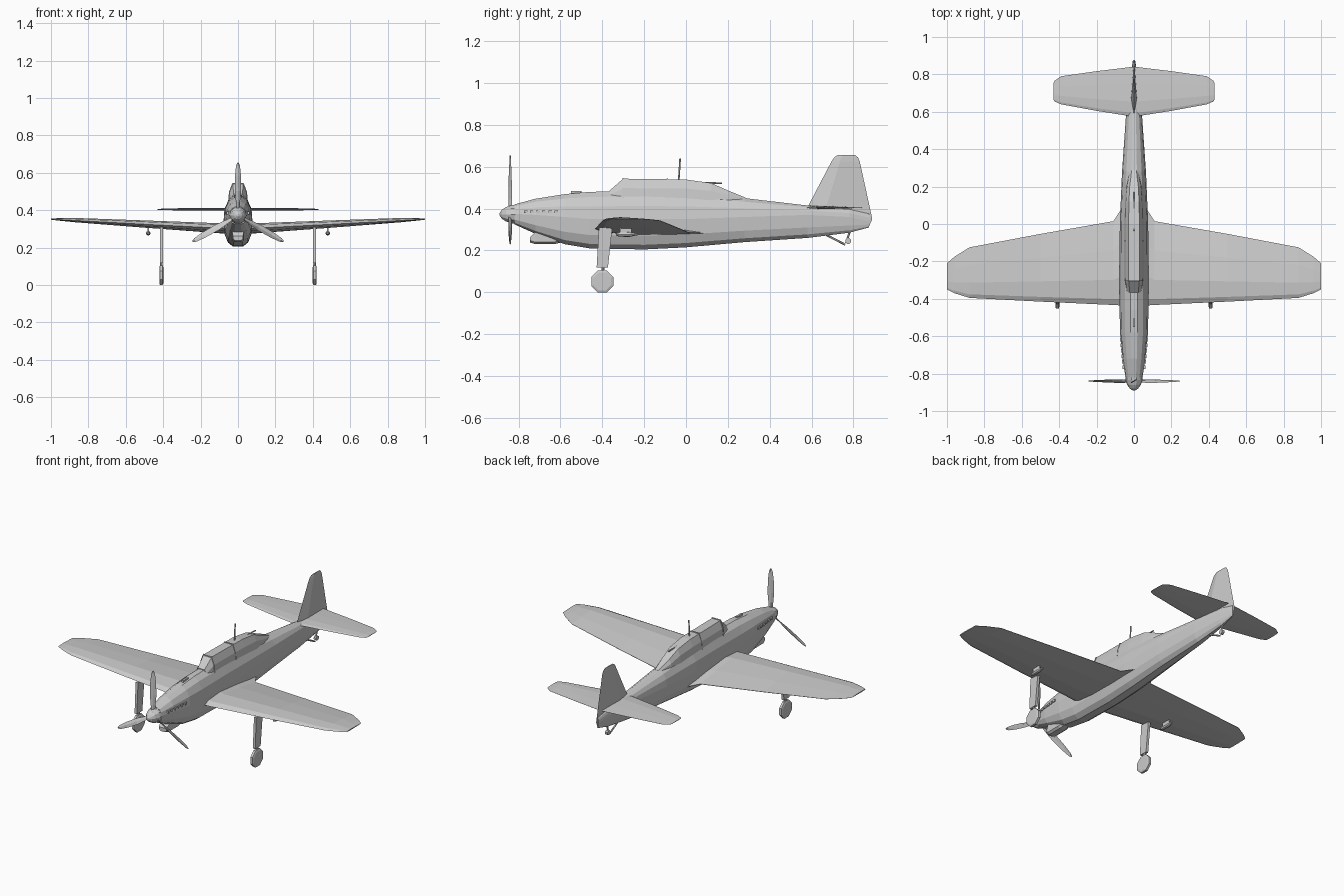
import bpy, bmesh
from math import sin, cos, pi, radians
from mathutils import Vector, Matrix

if "Cube" in bpy.data.objects:
    bpy.data.objects.remove(bpy.data.objects["Cube"])


def loft(name, rings, mat=None):
    """Skin a list of equal-length closed rings and cap both ends."""
    bm = bmesh.new()
    rows = [[bm.verts.new(p) for p in r] for r in rings]
    n = len(rows[0])
    for a, b in zip(rows, rows[1:]):
        for i in range(n):
            j = (i + 1) % n
            bm.faces.new((a[i], a[j], b[j], b[i]))
    bm.faces.new(rows[0])
    bm.faces.new(rows[-1])
    bmesh.ops.recalc_face_normals(bm, faces=bm.faces)
    if mat:
        bm.transform(mat)
    me = bpy.data.meshes.new(name)
    bm.to_mesh(me)
    bm.free()
    ob = bpy.data.objects.new(name, me)
    bpy.context.collection.objects.link(ob)
    return ob


def circle(c, r, axis, n=8):
    """Ring of n points around c, perpendicular to axis."""
    q = Vector(axis).normalized().to_track_quat('Z', 'Y')
    return [Vector(c) + q @ Vector((r * cos(2 * pi * (i + .5) / n), r * sin(2 * pi * (i + .5) / n), 0))
            for i in range(n)]


def rod(name, a, b, r, n=8):
    d = Vector(b) - Vector(a)
    return loft(name, [circle(a, r, d, n), circle(b, r, d, n)])


def box(name, lo, hi):
    return loft(name, [[(lo[0], lo[1], z), (hi[0], lo[1], z), (hi[0], hi[1], z), (lo[0], hi[1], z)]
                       for z in (lo[2], hi[2])])


def pod(name, x, z, stations, n=8, sz=1):
    """Streamlined body along y from (y, radius) stations."""
    return loft(name, [[(x + r * cos(2 * pi * i / n), y, z + sz * r * sin(2 * pi * i / n))
                        for i in range(n)] for y, r in stations])


# Fuselage: y, bottom, widest height, top, half width
def body_ring(y, zb, zm, zt, w, n=14):
    ring = []
    for i in range(n):
        a = 2 * pi * i / n
        c, s = cos(a), sin(a)
        e = .75 if s < 0 else .95
        x = w * (abs(c) ** e) * (1 if c > 0 else -1)
        z = zm + ((zt - zm) if s > 0 else -(zm - zb)) * abs(s) ** e * 1.0
        ring.append((x, y, z))
    # stretch so the facets reach the full height
    hi, lo = max(p[2] for p in ring) - zm, zm - min(p[2] for p in ring)
    return [(x, y, zm + (z - zm) * ((zt - zm) / hi if z > zm else (zm - zb) / lo)) for x, y, z in ring]


loft("fuselage", [body_ring(*s) for s in (
    (-.82, .325, .375, .42, .045), (-.72, .28, .37, .447, .062), (-.58, .23, .36, .469, .075),
    (-.46, .21, .35, .48, .077), (-.2, .205, .35, .485, .077), (0, .215, .35, .48, .076),
    (.28, .24, .36, .45, .064), (.58, .26, .37, .415, .043), (.78, .285, .36, .40, .022),
    (.875, .31, .34, .375, .006))])


# Canopy: y, top, half width
def canopy_ring(y, zt, w, zb=.43):
    h = zt - zb
    half = [(w, zb), (.88 * w, zb + .6 * h), (.55 * w, zb + h)]
    return [(x, y, z) for x, z in half] + [(-x, y, z) for x, z in reversed(half)]


loft("canopy", [canopy_ring(*s) for s in (
    (-.365, .486, .042), (-.30, .543, .052), (0, .539, .053), (.12, .522, .049),
    (.2, .487, .042), (.29, .45, .022))])
for i, (y, zt) in enumerate(((-.30, .543), (-.09, .541))):
    loft(f"canopy_frame_{i}", [canopy_ring(y + d, zt + .003, .0545) for d in (-.004, .004)])


# Wing: x, leading y, trailing y, height, thickness
SECTION = ((0, 0), (.07, .6), (.3, 1), (.65, .65), (1, 0.04), (1, -.04), (.65, -.45), (.3, -.62), (.07, -.4))


def wing(name, half, drop):
    def ring(x, y0, y1, z, t):
        return [(x, y0 + f * (y1 - y0), z + t * h - drop * f * (1 - abs(x))) for f, h in SECTION]
    rings = [ring(*s) for s in half]
    loft(name, [ring(-s[0], *s[1:]) for s in reversed(half)] + rings)


wing("wing", ((.05, -.437, .11, .304, .034), (.075, -.435, .07, .304, .034), (.11, -.433, .015, .305, .032),
              (.5, -.415, -.053, .325, .024), (.88, -.395, -.125, .346, .014),
              (.96, -.37, -.175, .35, .008), (1, -.35, -.21, .352, .004)), .022)
wing("tailplane", ((.01, .575, .84, .404, .009), (.2, .605, .817, .404, .008), (.39, .64, .79, .404, .006),
                   (.425, .655, .765, .404, .003), (.43, .665, .755, .404, .002)), 0)

# Fin and rudder: height, leading y, trailing y, half thickness
loft("fin", [[(0, a, z), (t, a + .3 * (b - a), z), (0, b, z), (-t, a + .3 * (b - a), z)] for z, a, b, t in (
    (.31, .75, .872, .008), (.35, .65, .89, .016), (.415, .585, .876, .015), (.625, .695, .83, .007),
    (.645, .708, .821, .005), (.656, .725, .808, .003))])

# Spinner and three-bladed propeller
pod("spinner", 0, .373, ((-.89, .006), (-.88, .022), (-.86, .036), (-.835, .045), (-.815, .047)), 10)
for k in range(3):
    rings = []
    for r, c, tw in ((.02, .01, 50), (.07, .014, 40), (.13, .019, 28), (.21, .017, 20), (.265, .011, 15), (.281, .004, 15)):
        a = radians(tw)
        rings.append([(u * cos(a) - v * sin(a), u * sin(a) + v * cos(a), r)
                      for u, v in ((c, 0), (0, .004), (-c, 0), (0, -.003))])
    loft(f"propeller_blade_{k}", rings,
         Matrix.Translation((0, -.84, .373)) @ Matrix.Rotation(2 * pi * k / 3, 4, 'Y'))

# Chin intake, and small bump on the nose
loft("chin_intake", [[(w, y, z1), (w, y, z0 + .01), (.6 * w, y, z0), (-.6 * w, y, z0), (-w, y, z0 + .01), (-w, y, z1)]
                     for y, w, z0, z1 in ((-.745, .026, .238, .262), (-.72, .032, .23, .29),
                                          (-.63, .032, .23, .28), (-.59, .022, .24, .26))])
box("nose_bump", (-.006, -.55, .465), (.006, -.5, .484))

# Antenna mast and rear gun barrel
rod("antenna_mast", (0, -.035, .53), (0, -.028, .64), .004, 6)
rod("gun_barrel", (0, .08, .524), (0, .172, .521), .004, 6)

for side, s in (("left", 1), ("right", -1)):
    # Exhaust stubs along the nose
    for i in range(6):
        y = -.765 + .029 * i
        x = .05 + .019 * min(1, (y + .78) / .18)
        box(f"{side}_exhaust_{i}", (s * x - .009, y - .009, .378), (s * x + .009, y + .009, .392))
    # Main landing gear
    x = s * .41
    rod(f"{side}_gear_strut", (x, -.385, .31), (x, -.4, .055), .007)
    loft(f"{side}_gear_cover", [[(x - .008, a, z), (x + .008, a, z), (x + .008, b, z), (x - .008, b, z)]
                                for z, a, b in ((.31, -.416, -.352), (.118, -.427, -.373))])
    loft(f"{side}_main_wheel", [circle((x + d, -.4, .0525), r, (1, 0, 0), 8) for d, r in (
        (-.011, .046), (-.007, .0568), (.007, .0568), (.011, .046))])
    # Underwing pod on a short pylon
    pod(f"{side}_wing_pod", s * .48, .277, ((-.335, .004), (-.32, .011), (-.27, .012), (-.23, .004)))
    box(f"{side}_pod_pylon", (s * .48 - .004, -.315, .28), (s * .48 + .004, -.26, .32))

# Tail wheel with its two struts
rod("tail_strut", (0, .66, .28), (0, .76, .228), .005, 6)
rod("tail_leg", (0, .785, .30), (0, .765, .235), .005, 6)
rod("tail_wheel", (-.008, .775, .245), (.008, .775, .245), .015, 8)
